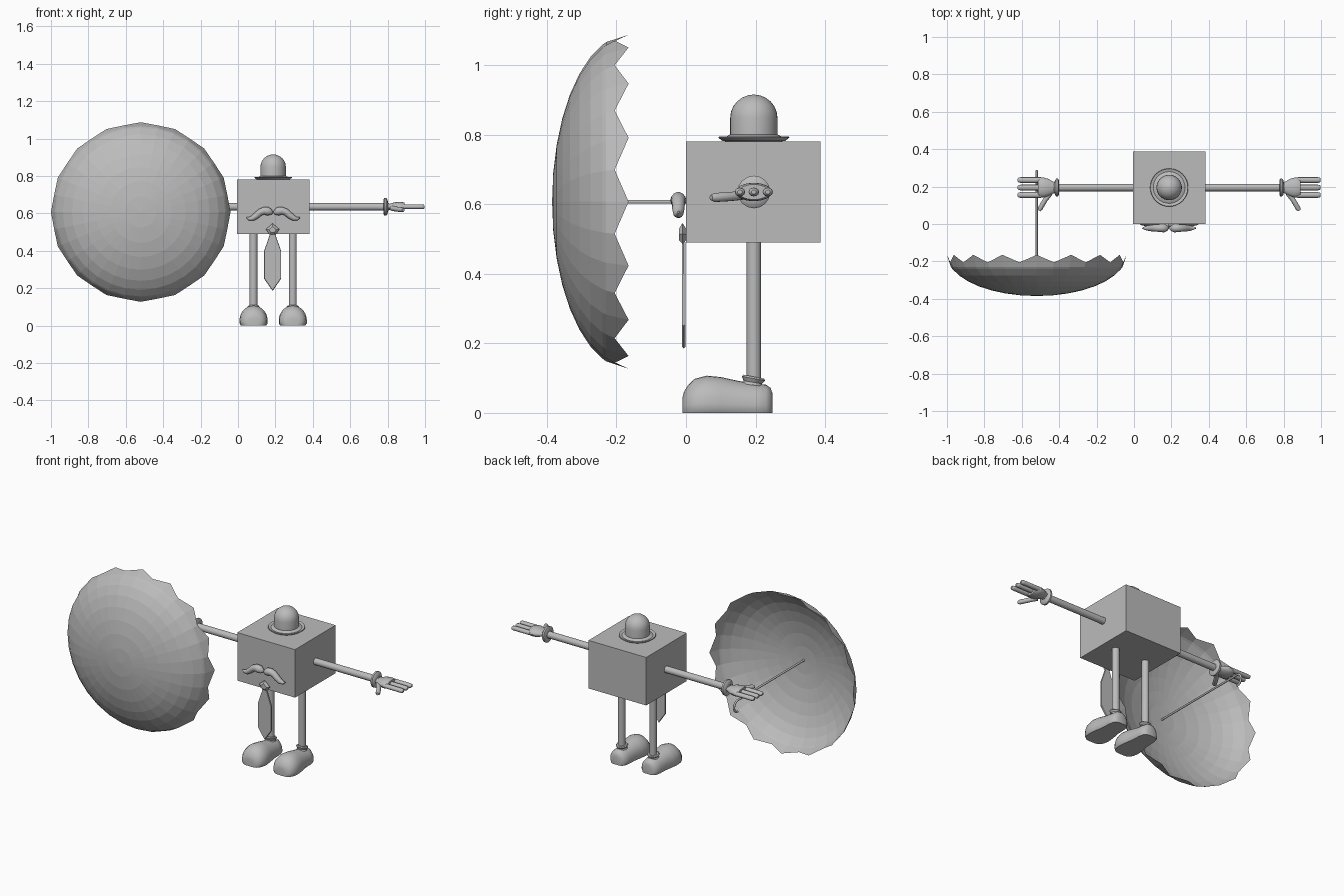
import bpy, bmesh, math
from mathutils import Vector

if "Cube" in bpy.data.objects:
    bpy.data.objects.remove(bpy.data.objects["Cube"])

CX, CY = 0.188, 0.195          # body centre line
ARM_Z = 0.635

grey = bpy.data.materials.new("plain grey")
grey.diffuse_color = (0.5, 0.5, 0.5, 1)
grey.use_nodes = True
grey.node_tree.nodes["Principled BSDF"].inputs["Base Color"].default_value = grey.diffuse_color


def finish(name, bm, smooth=True, closed=True):
    if closed:
        bmesh.ops.recalc_face_normals(bm, faces=bm.faces)
    me = bpy.data.meshes.new(name)
    bm.to_mesh(me)
    bm.free()
    me.materials.append(grey)
    ob = bpy.data.objects.new(name, me)
    bpy.context.collection.objects.link(ob)
    if smooth:
        bpy.ops.object.select_all(action='DESELECT')
        ob.select_set(True)
        bpy.context.view_layer.objects.active = ob
        bpy.ops.object.shade_smooth_by_angle(angle=math.radians(40))
    return ob


def loft(name, rings, smooth=True):
    """Skin a list of equal-length point rings and cap both ends."""
    bm = bmesh.new()
    vs = [[bm.verts.new(p) for p in r] for r in rings]
    n = len(vs[0])
    for a, b in zip(vs, vs[1:]):
        for i in range(n):
            j = (i + 1) % n
            bm.faces.new((a[i], a[j], b[j], b[i]))
    bm.faces.new(vs[0])
    bm.faces.new(vs[-1])
    return finish(name, bm, smooth)


def tube(name, pts, radii, side=(0, 1, 0), flat=1.0, n=16, smooth=True):
    """Round or flattened tube along a path; 'side' is the wide direction."""
    pts = [Vector(p) for p in pts]
    rings = []
    for k, p in enumerate(pts):
        t = (pts[min(k + 1, len(pts) - 1)] - pts[max(k - 1, 0)]).normalized()
        v = t.cross(Vector(side)).normalized()
        u = v.cross(t)
        r = radii[k]
        rings.append([p + u * r * math.cos(a) + v * r * flat * math.sin(a)
                      for a in (2 * math.pi * i / n for i in range(n))])
    return loft(name, rings, smooth)


def lathe(name, profile, x, y, n=32):
    """Turn an (r, z) profile about a vertical axis."""
    return loft(name, [[(x + r * math.cos(2 * math.pi * i / n),
                         y + r * math.sin(2 * math.pi * i / n), z) for i in range(n)]
                       for r, z in profile])


def box(name, lo, hi):
    bm = bmesh.new()
    bmesh.ops.create_cube(bm, size=1)
    for v in bm.verts:
        v.co = [l + (c + 0.5) * (h - l) for l, h, c in zip(lo, hi, v.co)]
    return finish(name, bm, False)


# cube body
box("body", (CX - 0.193, 0.0, 0.49), (CX + 0.193, 0.387, 0.78))

# bowler hat
dome = [(0.068 * math.cos(a), 0.848 + 0.067 * math.sin(a))
        for a in (math.radians(d) for d in (0, 15, 30, 45, 60, 75, 88))]
lathe("hat_crown", [(0.068, 0.79)] + dome, CX, CY)
lathe("hat_brim", [(0.07, 0.779), (0.09, 0.782), (0.102, 0.791), (0.1, 0.795),
                   (0.085, 0.791), (0.069, 0.8)], CX, CY)

# arms, hands, legs, shoes and moustache halves on both sides
for s, tag in ((-1, "left"), (1, "right")):
    def P(d, y, z):
        return (CX + s * d, y, z)

    tube("arm_" + tag, [P(0.18, CY, ARM_Z), P(0.62, CY, ARM_Z)], [0.02, 0.02])
    tube("cuff_" + tag, [P(d, CY, ARM_Z) for d in (0.59, 0.594, 0.604, 0.61, 0.615)],
         [0.04, 0.047, 0.047, 0.04, 0.022])
    tube("palm_" + tag, [P(d, CY, ARM_Z) for d in (0.605, 0.625, 0.645, 0.67, 0.69, 0.702)],
         [0.026, 0.034, 0.046, 0.053, 0.052, 0.044], flat=0.5)
    for k in (-1, 0, 1):
        tube("finger_%s_%d" % (tag, k + 2),
             [P(d, CY + 0.04 * k, ARM_Z) for d in (0.685, 0.795, 0.805, 0.81)],
             [0.015, 0.015, 0.013, 0.007], flat=0.85, n=12)
    tube("thumb_" + tag, [P(0.635, 0.165, 0.627), P(0.662, 0.13, 0.622),
                          P(0.69, 0.082, 0.619), P(0.696, 0.072, 0.619)],
         [0.014, 0.013, 0.013, 0.008], side=(0, 0, 1), n=12)

    # leg with ankle ring
    lx = CX + s * 0.105
    lathe("leg_" + tag, [(0.021, 0.08), (0.021, 0.5)], lx, CY, 16)
    tube("ankle_ring_" + tag, [(lx, CY - 0.004, 0.08), (lx, CY - 0.003, 0.088),
                               (lx, CY - 0.001, 0.099), (lx, CY, 0.104)],
         [0.03, 0.027, 0.034, 0.03])

    # shoe: domed sections along y (y, half width, height)
    rings = []
    for y, w, h in ((-0.01, 0.026, 0.045), (-0.006, 0.046, 0.06), (0.005, 0.06, 0.079),
                    (0.025, 0.071, 0.098), (0.06, 0.075, 0.107), (0.1, 0.07, 0.103),
                    (0.15, 0.06, 0.092), (0.2, 0.058, 0.084), (0.23, 0.052, 0.081),
                    (0.243, 0.04, 0.072), (0.249, 0.024, 0.055)):
        base = 0.003 + 0.025 * max(0, min(1, h / 0.107))
        ring = [(lx - w * 0.9, y, 0.0), (lx + w * 0.9, y, 0.0), (lx + w, y, 0.012)]
        ring += [(lx + w * math.cos(a), y, base + (h - base) * math.sin(a))
                 for a in (math.pi * i / 14 for i in range(15))]
        ring.append((lx - w, y, 0.012))
        rings.append(ring)
    loft("shoe_" + tag, rings)

    # moustache half
    tube("moustache_" + tag,
         [P(d, -0.022, z) for d, z in ((0.003, 0.602), (0.012, 0.605), (0.028, 0.611),
                                       (0.048, 0.614), (0.068, 0.607), (0.09, 0.588),
                                       (0.11, 0.574), (0.128, 0.571), (0.143, 0.577))],
         [0.006, 0.016, 0.023, 0.021, 0.019, 0.018, 0.015, 0.01, 0.003], n=14)

# necktie: faceted knot and blade
TX = 0.185


def plate(name, outline, y0, y1, bevel):
    mid = sum(z for _, z in outline) / len(outline)
    front = [(TX + x * bevel, y0, mid + (z - mid) * bevel) for x, z in outline]
    return loft(name, [front, [(TX + x, (y0 + y1) / 2, z) for x, z in outline],
                       [(TX + x * bevel, y1, mid + (z - mid) * bevel) for x, z in outline]],
                False)


plate("tie_knot", [(0, 0.546), (0.036, 0.515), (0.016, 0.486), (-0.016, 0.486),
                   (-0.036, 0.515)], -0.02, 0.0, 0.55)
plate("tie_blade", [(0.012, 0.495), (0.045, 0.4), (0.045, 0.25), (0, 0.185),
                    (-0.045, 0.25), (-0.045, 0.4), (-0.012, 0.495)], -0.012, -0.002, 0.97)

# umbrella canopy: half ellipsoid with a zigzag rim
UX, UZ, R, D, RIM = -0.52, 0.607, 0.48, 0.22, -0.165
N = 32
bm = bmesh.new()
apex = bm.verts.new((UX, RIM - D, UZ))
prev = None
for e in range(80, -1, -10):
    ring = []
    for i in range(N):
        el = math.radians(e if e else (0 if i % 2 == 0 else 10.5))
        if e == 10:
            el = math.radians(17)
        r = R * math.cos(el)
        a = 2 * math.pi * i / N
        ring.append(bm.verts.new((UX + r * math.cos(a), RIM - D * math.sin(el),
                                  UZ + r * math.sin(a))))
    for i in range(N):
        j = (i + 1) % N
        if prev:
            bm.faces.new((prev[i], ring[i], ring[j], prev[j]))
        else:
            bm.faces.new((apex, ring[i], ring[j]))
    prev = ring
finish("umbrella_canopy", bm, False, False)

# umbrella shaft with hooked handle
hook = [(UX, 0.25 + 0.034 * math.sin(a), UZ - 0.034 + 0.034 * math.cos(a))
        for a in (math.radians(d) for d in range(0, 200, 20))]
path = [(UX, RIM - D + 0.002, UZ)] + hook
tube("umbrella_shaft", path, [0.006] * len(path), side=(1, 0, 0), n=10)
